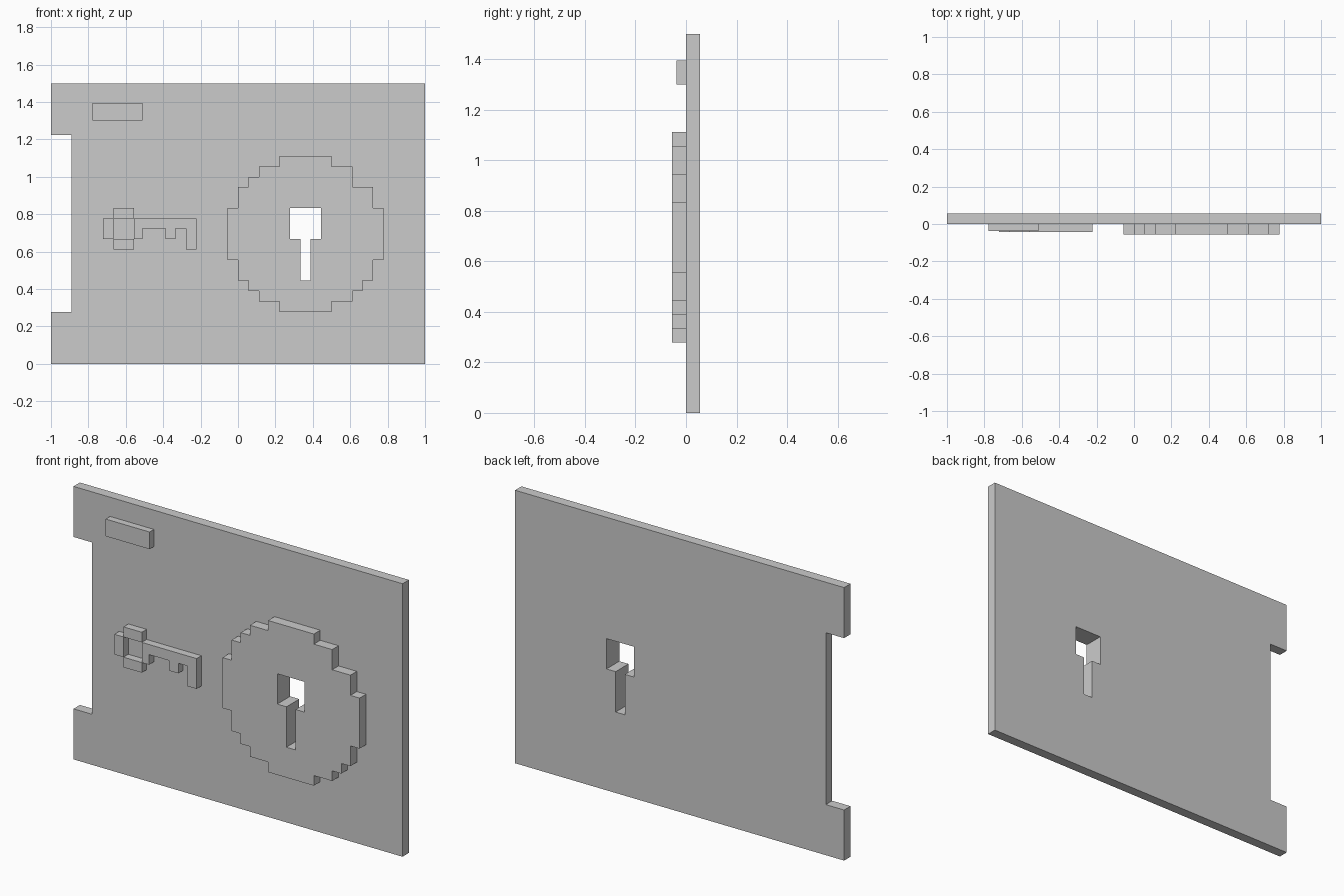
import bpy
import bmesh

if "Cube" in bpy.data.objects:
    bpy.data.objects.remove(bpy.data.objects["Cube"])

U = 1 / 18  # pixel grid step of the design


def prism(name, outlines, y0, y1):
    """Extrude one or more x-z outlines (grid steps) from y0 to y1."""
    bm = bmesh.new()
    for outline in outlines:
        face = bm.faces.new([bm.verts.new((x * U, y0, z * U)) for x, z in outline])
        ext = bmesh.ops.extrude_face_region(bm, geom=[face], use_keep_orig=True)
        verts = [g for g in ext["geom"] if isinstance(g, bmesh.types.BMVert)]
        bmesh.ops.translate(bm, verts=verts, vec=(0, y1 - y0, 0))
    bmesh.ops.recalc_face_normals(bm, faces=bm.faces)
    mesh = bpy.data.meshes.new(name)
    bm.to_mesh(mesh)
    bm.free()
    obj = bpy.data.objects.new(name, mesh)
    bpy.context.collection.objects.link(obj)
    return obj


def rect(x0, x1, z0, z1):
    return [(x0, z0), (x1, z0), (x1, z1), (x0, z1)]


def stairs(start, moves):
    """Outline of alternating x and z runs."""
    x, z = start
    points = [start]
    for i, step in enumerate(moves):
        x, z = (x + step, z) if i % 2 == 0 else (x, z + step)
        points.append((x, z))
    return points


# Door plate with a notch in its left edge
plate = prism("door_plate", [[(-18, 0), (18, 0), (18, 27), (-18, 27),
                              (-18, 22), (-16, 22), (-16, 5), (-18, 5)]], 0, U)

# Stepped round lock plate
disc = prism("lock_disc", [stairs((4, 20), [
    5, -1, 2, -2, 2, -2, 1, -5, -1, -2, -1, -1, -1, -1, -2, -1,
    -5, 1, -2, 1, -1, 1, -1, 2, -1, 5, 1, 2, 1, 1, 1, 1, 2])], -U, 0)

# Keyhole through plate and disc
cutter = prism("keyhole_cutter", [[(5, 15), (5, 12), (6, 12), (6, 8),
                                   (7, 8), (7, 12), (8, 12), (8, 15)]], -0.2, 0.2)
cutter.hide_render = True
cutter.hide_set(True)
for part in (plate, disc):
    cut = part.modifiers.new("keyhole", 'BOOLEAN')
    cut.operation = 'DIFFERENCE'
    cut.solver = 'EXACT'
    cut.object = cutter

# Raised key: shaft with teeth, and three bow blocks around an open centre
shaft = [(-10, 14), (-10, 12), (-9.2, 12), (-9.2, 13), (-7, 13), (-7, 12), (-6, 12),
         (-6, 13), (-5, 13), (-5, 11), (-4, 11), (-4, 14)]
prism("key_relief", [shaft, rect(-13, -12, 12, 14), rect(-12, -10, 14, 15),
                     rect(-12, -10, 11, 12)], -0.042, 0)

# Small raised bar in the upper corner
prism("corner_bar", [rect(-14, -9.2, 23.4, 25.1)], -0.038, 0)
